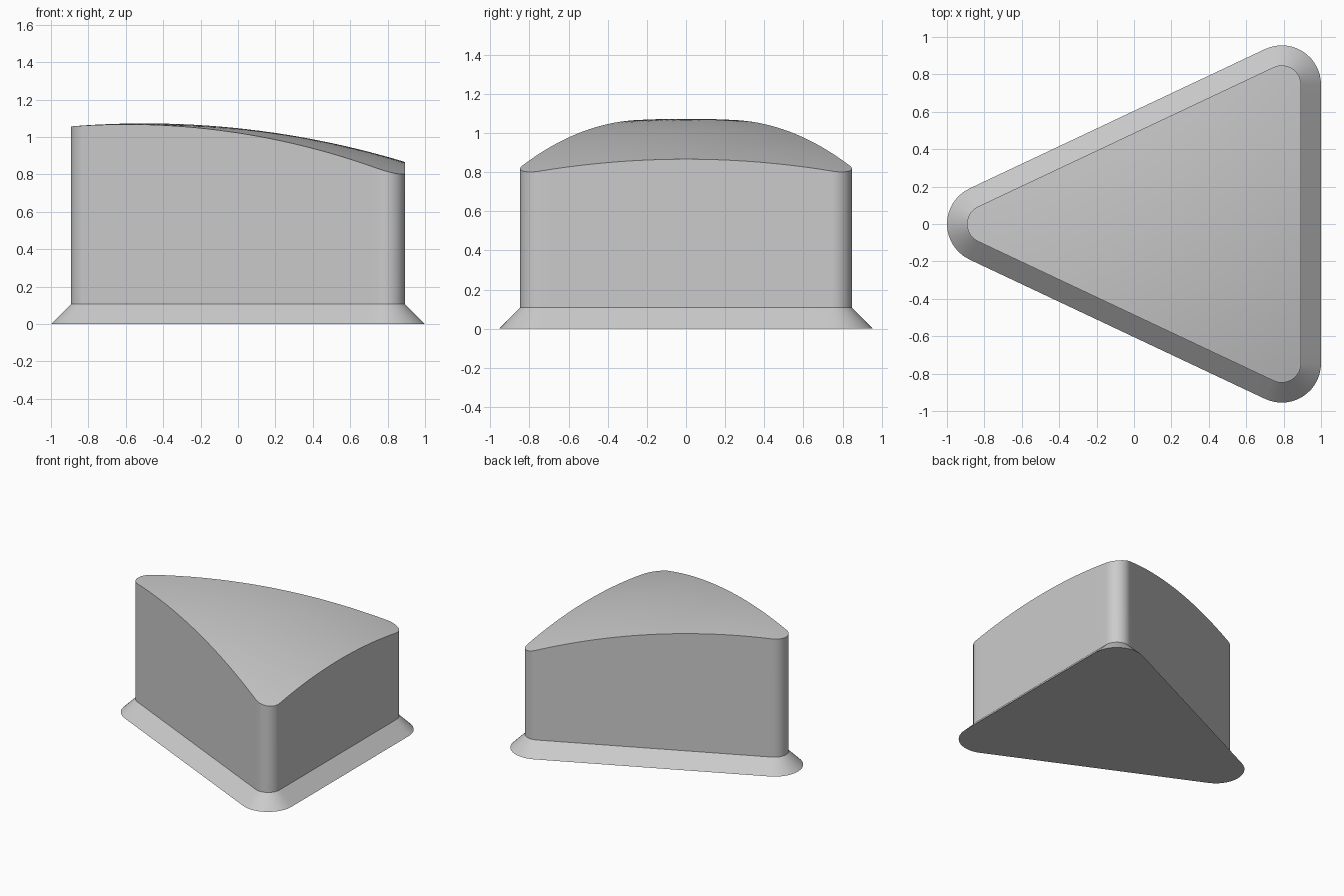
import bpy, bmesh
from math import atan2, cos, sin, sqrt, pi
from mathutils import Vector

cube = bpy.data.objects.get("Cube")
if cube:
    bpy.data.objects.remove(cube, do_unlink=True)

CORNERS = [Vector((-0.79, 0)), Vector((0.79, -0.745)), Vector((0.79, 0.745))]
R_BODY, R_FLARE, FLARE_TOP = 0.103, 0.21, 0.107
ARC_STEPS, SIDE_STEPS, RINGS = 14, 24, 16
HUB = Vector((0.26, 0))


def dome(p):
    """Height of the spherical top above a plan position."""
    radius = 4.8
    return 1.073 - radius + sqrt(radius ** 2 - (p.x + 0.5) ** 2 - p.y ** 2)


def outward(edge):
    """Angle of the outward normal of a counter-clockwise edge."""
    return atan2(-edge.x, edge.y)


def outline(r):
    """Triangle with rounded corners, counter-clockwise."""
    pts = []
    for i, c in enumerate(CORNERS):
        side = CORNERS[(i + 1) % 3] - c
        a0 = outward(c - CORNERS[i - 1])
        sweep = (outward(side) - a0) % (2 * pi)
        for k in range(ARC_STEPS + 1):
            a = a0 + sweep * k / ARC_STEPS
            pts.append(c + r * Vector((cos(a), sin(a))))
        start = pts[-1]
        for k in range(1, SIDE_STEPS):
            pts.append(start + side * k / SIDE_STEPS)
    return pts


bm = bmesh.new()


def ring(pts, height):
    return [bm.verts.new((p.x, p.y, height(p))) for p in pts]


def bridge(a, b):
    n = len(a)
    for i in range(n):
        j = (i + 1) % n
        bm.faces.new((a[i], a[j], b[j], b[i]))


# Flared foot and upright wall
body = outline(R_BODY)
foot = ring(outline(R_FLARE), lambda p: 0)
waist = ring(body, lambda p: FLARE_TOP)
rim = ring(body, dome)
bm.faces.new(foot[::-1])
bridge(foot, waist)
bridge(waist, rim)

# Domed top in shrinking rings
last = rim
for k in range(1, RINGS):
    inner = ring([p.lerp(HUB, k / RINGS) for p in body], dome)
    bridge(last, inner)
    last = inner
peak = bm.verts.new((HUB.x, HUB.y, dome(HUB)))
for i in range(len(last)):
    bm.faces.new((last[i], last[(i + 1) % len(last)], peak))
bmesh.ops.recalc_face_normals(bm, faces=bm.faces[:])

mesh = bpy.data.meshes.new("domed_wedge")
bm.to_mesh(mesh)
bm.free()
wedge = bpy.data.objects.new("domed_wedge", mesh)
bpy.context.collection.objects.link(wedge)

# Single grey finish
grey = bpy.data.materials.new("light_grey")
grey.use_nodes = True
colour = (0.6, 0.6, 0.6, 1)
grey.diffuse_color = colour
for node in grey.node_tree.nodes:
    if node.type == "BSDF_PRINCIPLED":
        node.inputs["Base Color"].default_value = colour
mesh.materials.append(grey)

bpy.ops.object.select_all(action="DESELECT")
wedge.select_set(True)
bpy.context.view_layer.objects.active = wedge
bpy.ops.object.shade_smooth_by_angle(angle=pi / 6)
